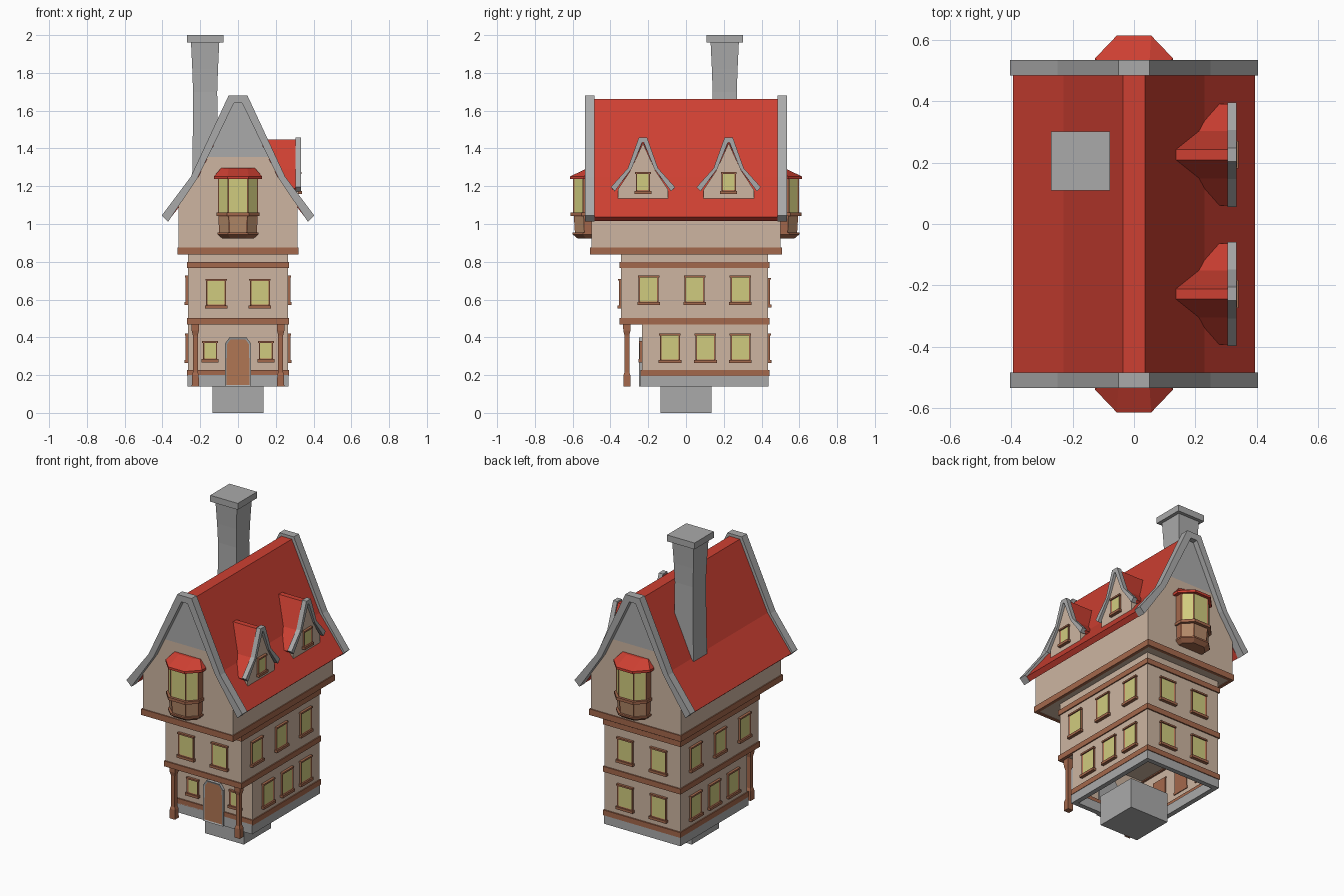
import bpy, bmesh, math
from mathutils import Matrix

if "Cube" in bpy.data.objects:
    bpy.data.objects.remove(bpy.data.objects["Cube"])


def material(name, r, g, b):
    lin = lambda c: ((c / 255 + 0.055) / 1.055) ** 2.4
    m = bpy.data.materials.new(name)
    m.diffuse_color = (lin(r), lin(g), lin(b), 1)
    m.use_nodes = True
    m.node_tree.nodes["Principled BSDF"].inputs["Base Color"].default_value = m.diffuse_color
    return m


PLASTER = material("plaster", 205, 181, 161)
TIMBER = material("timber", 164, 104, 76)
DOOR = material("door wood", 176, 118, 84)
PANEL = material("oak panel", 178, 136, 104)
STONE = material("stone", 170, 170, 170)
RED = material("red roof", 206, 64, 50)
GLASS = material("glass", 208, 203, 126)


def loft(name, rings, mat, M=None, closed=False, bottom=True, panel=None, split=None):
    """Skin rings of points; panel = (normal test, inset, depth, material); split = (z, material)."""
    bm = bmesh.new()
    vs = [[bm.verts.new(p) for p in r] for r in rings]
    n = len(vs[0])
    for a, b in zip(vs, vs[1:] + (vs[:1] if closed else [])):
        for i in range(n):
            j = (i + 1) % n
            bm.faces.new((a[i], a[j], b[j], b[i]))
    if not closed:
        bm.faces.new(vs[-1])
        if bottom:
            bm.faces.new(vs[0])
    bmesh.ops.recalc_face_normals(bm, faces=bm.faces)
    mats = [mat]
    if panel:
        test, t, d, m2 = panel
        fs = [f for f in bm.faces if test(f.normal)]
        bmesh.ops.inset_individual(bm, faces=fs, thickness=t, depth=d)
        for f in fs:
            f.material_index = 1
        mats.append(m2)
    if split:
        z, m2 = split
        bmesh.ops.bisect_plane(bm, geom=bm.verts[:] + bm.edges[:] + bm.faces[:],
                               plane_co=(0, 0, z), plane_no=(0, 0, 1))
        for f in bm.faces:
            if f.calc_center_median().z > z:
                f.material_index = 1
        mats.append(m2)
    if M:
        bm.transform(M)
    me = bpy.data.meshes.new(name)
    bm.to_mesh(me)
    bm.free()
    for m in mats:
        me.materials.append(m)
    ob = bpy.data.objects.new(name, me)
    bpy.context.collection.objects.link(ob)
    return ob


def rect(x0, x1, y0, y1, z):
    return [(x0, y0, z), (x1, y0, z), (x1, y1, z), (x0, y1, z)]


def box(name, x0, x1, y0, y1, z0, z1, mat, **kw):
    return loft(name, [rect(x0, x1, y0, y1, z0), rect(x0, x1, y0, y1, z1)], mat, **kw)


def band(name, hx, y0, y1, z0, z1, mat, t=0.02):
    """Hollow rectangular collar."""
    o = lambda z: rect(-hx, hx, y0, y1, z)
    i = lambda z: rect(-hx + t, hx - t, y0 + t, y1 - t, z)
    return loft(name, [o(z0), o(z1), i(z1), i(z0)], mat, closed=True)


def strip(outer, inner):
    """Symmetric bent strip from half profiles listed eave to ridge."""
    neg = lambda p: [(-u, z) for u, z in p]
    return outer + neg(outer)[::-1] + neg(inner) + inner[::-1]


def along_y(prof, a, b):
    return [[(u, t, z) for u, z in prof] for t in (a, b)]


def front(n):
    return n.y < -0.9


def window(name, x, y, z, rot, hw, h):
    M = Matrix.Translation((x, y, z)) @ Matrix.Rotation(math.radians(rot), 4, 'Z')
    box(name + "_frame", -hw, hw, -0.013, 0.005, 0, h, TIMBER, M=M,
        panel=(front, 0.011, -0.005, GLASS))
    box(name + "_sill", -hw - 0.007, hw + 0.007, -0.02, 0.005, -0.012, 0.004, TIMBER, M=M)
    box(name + "_lintel", -hw - 0.004, hw + 0.004, -0.016, 0.005, h - 0.007, h + 0.003, TIMBER, M=M)


# Foundation and lower storeys
box("foundation_block", -0.135, 0.135, -0.135, 0.135, 0, 0.19, STONE)
band("stone_base", 0.267, -0.24, 0.437, 0.14, 0.2, STONE, 0.03)
box("ground_floor_walls", -0.264, 0.264, -0.232, 0.433, 0.18, 0.475, PLASTER, bottom=False)
box("first_floor_walls", -0.264, 0.264, -0.343, 0.433, 0.475, 0.86, PLASTER)
band("ground_trim", 0.27, -0.24, 0.442, 0.195, 0.228, TIMBER)
band("first_floor_lower_trim", 0.271, -0.351, 0.441, 0.468, 0.502, TIMBER)
band("first_floor_upper_trim", 0.271, -0.351, 0.441, 0.767, 0.8, TIMBER)
band("attic_trim", 0.32, -0.507, 0.507, 0.838, 0.876, TIMBER)

# Attic with stone gable tops
half = [(0.314, 0.842), (0.314, 1.11), (0.21, 1.25), (0.02, 1.645)]
gable = half + [(-u, z) for u, z in half[::-1]]
loft("attic_walls", along_y(gable, -0.5, 0.5), PLASTER, split=(1.355, STONE))

# Main roof and gable edge boards
loft("main_roof", along_y(strip([(0.395, 1.037), (0.23, 1.25), (0.036, 1.662)],
                                [(0.37, 1.015), (0.2, 1.235), (0.01, 1.635)]), -0.484, 0.484), RED)
edge = strip([(0.404, 1.045), (0.25, 1.25), (0.05, 1.68)],
             [(0.37, 1.012), (0.213, 1.245), (0.022, 1.64)])
for s, side in ((-1, "front"), (1, "back")):
    loft(side + "_gable_board", along_y(edge, s * 0.484, s * 0.534), STONE)

# Chimney
CX, CY = -0.174, 0.205


def sq(h, z, cx=CX, cy=CY):
    return rect(cx - h, cx + h, cy - h, cy + h, z)


loft("chimney_shaft", [sq(0.07, 1.17), sq(0.066, 1.4), sq(0.064, 1.7), sq(0.068, 1.82), sq(0.075, 1.965)], STONE)
loft("chimney_cap", [sq(0.096, 1.96), sq(0.096, 2.0)], STONE)


# Dormers on the right roof slope
def roof_x(z):
    return 0.395 - (z - 1.037) * 0.775 if z < 1.25 else 0.23 - (z - 1.25) * 0.471


def dormer_part(name, prof, yc, xf, mat, xb=None):
    loft(name, [[(xf, yc + u, z) for u, z in prof],
                [(xb or min(xf - 0.02, roof_x(z) - 0.02), yc + u, z) for u, z in prof]], mat)


d_roof = strip([(0.165, 1.188), (0.077, 1.288), (0.017, 1.447)],
               [(0.15, 1.176), (0.06, 1.286), (0.004, 1.425)])
d_board = strip([(0.17, 1.195), (0.08, 1.295), (0.022, 1.457)],
                [(0.149, 1.173), (0.06, 1.293), (0.004, 1.432)])
d_wall = [(0.133, 1.11), (0.133, 1.182), (0.064, 1.286), (0, 1.428),
          (-0.064, 1.286), (-0.133, 1.182), (-0.133, 1.11)]
for yc, side in ((-0.228, "front"), (0.226, "rear")):
    dormer_part(side + "_dormer_roof", d_roof, yc, 0.31, RED)
    dormer_part(side + "_dormer_board", d_board, yc, 0.334, STONE, 0.305)
    dormer_part(side + "_dormer_wall", d_wall, yc, 0.32, PLASTER)
    window(side + "_dormer_window", 0.32, yc, 1.172, 90, 0.038, 0.1)

# Side windows on both floors
for s, side in ((1, "right"), (-1, "left")):
    for y in (-0.198, 0.046, 0.288):
        window(side + "_upper_window", s * 0.264, y, 0.582, s * 90, 0.053, 0.142)
    for y in (-0.085, 0.103, 0.288):
        window(side + "_lower_window", s * 0.264, y, 0.275, s * 90, 0.053, 0.142)

# Front and back windows, porch posts
for s in (-1, 1):
    window("front_upper_window", s * 0.116, -0.343, 0.565, 0, 0.053, 0.142)
    window("front_small_window", s * 0.148, -0.232, 0.28, 0, 0.038, 0.098)
    window("back_upper_window", s * 0.116, 0.433, 0.57, 180, 0.053, 0.142)
    window("back_lower_window", s * 0.116, 0.433, 0.275, 180, 0.053, 0.142)
    p = lambda h, z: sq(h, z, s * 0.226, -0.313)
    loft("porch_post", [p(0.019, 0.14), p(0.018, 0.2), p(0.013, 0.215), p(0.013, 0.41),
                        p(0.019, 0.435), p(0.02, 0.475)], TIMBER)

# Arched door with stone surround
arch = [(-0.07, 0.14), (0.07, 0.14), (0.07, 0.365), (0.045, 0.4), (-0.045, 0.4), (-0.07, 0.365)]
loft("door", along_y(arch, -0.25, -0.225), STONE, panel=(front, 0.012, -0.004, DOOR))


# Bay windows on front and back gables
def plan(f, b, yf, ym, z):
    return [(-b, -0.49, z), (-b, ym, z), (-f, yf, z), (f, yf, z), (b, ym, z), (b, -0.49, z)]


def outward(n):
    return n.y < -0.3 and abs(n.z) < 0.5


for rot, side in ((0, "front"), (180, "back")):
    M = Matrix.Rotation(math.radians(rot), 4, 'Z')
    loft(side + "_bay_foot", [plan(0.04, 0.085, -0.575, -0.53, 0.924), plan(0.052, 0.108, -0.6, -0.545, 0.945),
                              plan(0.052, 0.108, -0.6, -0.545, 0.955)], TIMBER, M)
    loft(side + "_bay_lower", [plan(0.046, 0.1, -0.588, -0.538, 0.95), plan(0.05, 0.104, -0.594, -0.542, 1.045)],
         TIMBER, M, panel=(outward, 0.007, -0.002, PANEL))
    loft(side + "_bay_sill", [plan(0.058, 0.114, -0.612, -0.552, 1.042), plan(0.058, 0.114, -0.612, -0.552, 1.06)],
         TIMBER, M)
    loft(side + "_bay_glazing", [plan(0.053, 0.106, -0.598, -0.545, 1.055), plan(0.053, 0.106, -0.598, -0.545, 1.245)],
         TIMBER, M, panel=(outward, 0.009, -0.003, GLASS))
    loft(side + "_bay_roof", [plan(0.056, 0.127, -0.614, -0.54, 1.237), plan(0.056, 0.127, -0.614, -0.54, 1.252),
                              plan(0.05, 0.09, -0.52, -0.505, 1.296)], RED, M)
